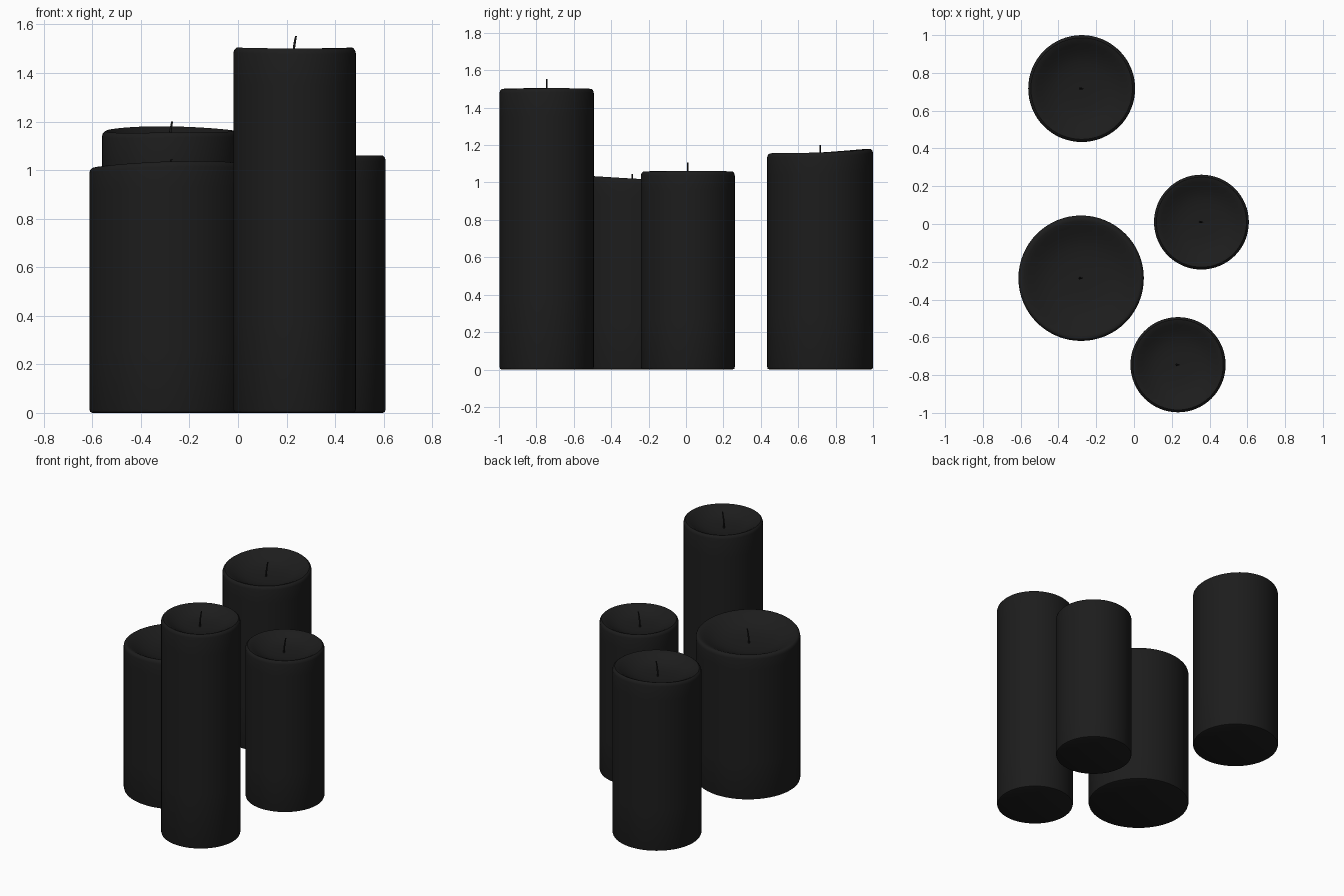
import bpy, bmesh
from math import sin, cos, pi

if "Cube" in bpy.data.objects:
    bpy.data.objects.remove(bpy.data.objects["Cube"])

mat = bpy.data.materials.new("dark_wax")
mat.diffuse_color = (0.012, 0.012, 0.012, 1)
mat.use_nodes = True
mat.node_tree.nodes["Principled BSDF"].inputs["Base Color"].default_value = mat.diffuse_color


def skin(name, rings, sides, place):
    """Tube through (radius, z) rings, closed at both ends by centre points."""
    bm = bmesh.new()
    rows = []
    for i, (r, z) in enumerate(rings):
        n = 1 if r == 0 else sides
        rows.append([bm.verts.new(place(i, r * cos(2 * pi * k / sides),
                                        r * sin(2 * pi * k / sides), z)) for k in range(n)])
    for a, b in zip(rows, rows[1:]):
        for k in range(sides):
            j = (k + 1) % sides
            quad = [a[k % len(a)], a[j % len(a)], b[j % len(b)], b[k % len(b)]]
            bm.faces.new(list(dict.fromkeys(quad)))
    bmesh.ops.recalc_face_normals(bm, faces=bm.faces)
    me = bpy.data.meshes.new(name)
    bm.to_mesh(me)
    bm.free()
    me.materials.append(mat)
    ob = bpy.data.objects.new(name, me)
    bpy.context.collection.objects.link(ob)
    bpy.context.view_layer.objects.active = ob
    ob.select_set(True)
    bpy.ops.object.shade_smooth_by_angle(angle=0.7)
    ob.select_set(False)


def candle(name, x, y, r, h, depth, wick_top, tilt=(0, 0), wave=0.002):
    # body: rounded foot, straight wall, soft rim, melted dish
    dish = [(0.95, 0), (0.91, -0.04), (0.84, -0.2), (0.75, -0.42), (0.63, -0.68),
            (0.5, -0.85), (0.35, -0.95), (0.18, -0.99), (0, -1)]
    rings = [(0, 0), (r - 0.012, 0), (r - 0.003, 0.004), (r, 0.014)]
    rings += [(r, h * t) for t in (0.25, 0.5, 0.75, 0.9)]
    rings += [(r, h - 0.022), (r - 0.003, h - 0.010), (r - 0.009, h - 0.003)]
    rings += [(r * f, h + depth * d) for f, d in dish]

    def place_body(i, px, py, z):
        # uneven melted top, fading out down the wall
        fade = max(0, z / h - 0.75) * 4
        bump = tilt[0] * px / r + tilt[1] * py / r
        bump += wave * (px * px - py * py + 1.2 * px * py) / (r * r)
        return (x + px, y + py, z + min(1, fade) * bump)

    skin(name + "_candle", rings, 64, place_body)

    # wick: thin tube bending slightly to the right
    base = h - depth - 0.01
    n = 6
    w = [(0, base)] + [(0.006 - 0.002 * k / n, base + (wick_top - base) * k / n)
                       for k in range(n + 1)] + [(0, wick_top)]

    def place_wick(i, px, py, z):
        t = (z - base) / (wick_top - base)
        return (x - 0.007 + 0.013 * t * t + px, y + py, z)

    skin(name + "_wick", w, 10, place_wick)


candle("tall", 0.233, -0.745, 0.252, 1.502, 0.06, 1.553)
candle("right", 0.357, 0.01, 0.251, 1.06, 0.055, 1.108, wave=0.001)
candle("wide", -0.28, -0.287, 0.332, 1.019, 0.07, 1.045, (0.006, -0.014), -0.004)
candle("back", -0.277, 0.717, 0.283, 1.164, 0.065, 1.2, (0.0, 0.013), -0.004)
